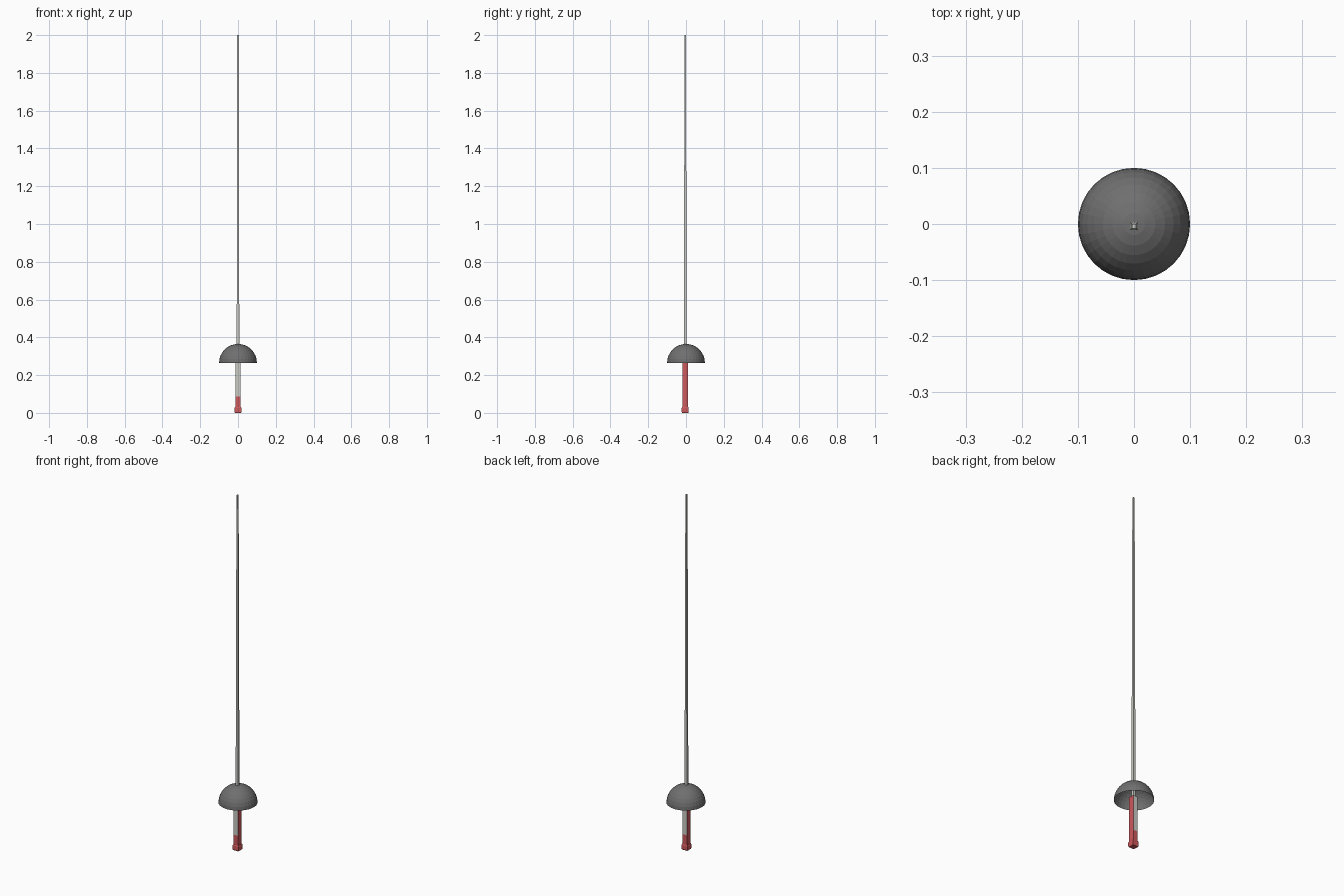
import bpy, bmesh, math

if "Cube" in bpy.data.objects:
    bpy.data.objects.remove(bpy.data.objects["Cube"])


def material(name, rgb):
    m = bpy.data.materials.new(name)
    m.diffuse_color = (*rgb, 1)
    m.use_nodes = True
    m.node_tree.nodes["Principled BSDF"].inputs["Base Color"].default_value = m.diffuse_color
    return m


STEEL = material("light steel", (0.60, 0.60, 0.56))
DARK = material("dark grey", (0.16, 0.16, 0.16))
RED = material("red", (0.62, 0.10, 0.11))
YC = -0.004  # the blade and grip sit slightly forward of the guard centre


def new_object(name, bm, mats):
    bmesh.ops.recalc_face_normals(bm, faces=bm.faces)
    mesh = bpy.data.meshes.new(name)
    bm.to_mesh(mesh)
    bm.free()
    for m in mats:
        mesh.materials.append(m)
    ob = bpy.data.objects.new(name, mesh)
    bpy.context.collection.objects.link(ob)
    return ob


def square_loft(name, sections, mats, rule=None):
    """Stack of rectangles (z, half x, half y) skinned into a closed bar."""
    bm = bmesh.new()
    rings = [[bm.verts.new((sx * hx, YC + sy * hy, z))
              for sx, sy in ((-1, -1), (1, -1), (1, 1), (-1, 1))]
             for z, hx, hy in sections]
    for a, b in zip(rings, rings[1:]):
        for i in range(4):
            j = (i + 1) % 4
            bm.faces.new((a[i], a[j], b[j], b[i]))
    bm.faces.new(rings[0][::-1])
    bm.faces.new(rings[-1])
    bm.normal_update()
    if rule:
        for f in bm.faces:
            f.material_index = rule(f)
    return new_object(name, bm, mats)


# Blade: thin tapering square bar
square_loft("blade", [(0.26, 0.0072, 0.0072), (2.0, 0.004, 0.004)], [STEEL])

# Grip: red sides, steel strips on the front and back above the lower band
square_loft("grip", [(0.03, 0.0145, 0.0155), (0.087, 0.0145, 0.0155),
                     (0.285, 0.0145, 0.0155)], [RED, STEEL],
            lambda f: int(abs(f.normal.y) > 0.5
                          and f.calc_center_median().z > 0.087))

# Pommel: slightly wider block with a softened top and bottom
square_loft("pommel", [(0.0, 0.016, 0.016), (0.006, 0.0185, 0.0185),
                       (0.026, 0.0185, 0.0185), (0.032, 0.016, 0.016)], [RED])

# Guard: hollow half-sphere bowl, open below
bm = bmesh.new()
bmesh.ops.create_uvsphere(bm, u_segments=32, v_segments=16, radius=0.1)
bmesh.ops.delete(bm, geom=[v for v in bm.verts if v.co.z < -0.001],
                 context='VERTS')
bmesh.ops.translate(bm, verts=bm.verts, vec=(0, 0, 0.265))
guard = new_object("guard", bm, [DARK])
for f in guard.data.polygons:  # the normals should face outwards
    c = f.center
    if f.normal.dot((c[0], c[1], c[2] - 0.265)) < 0:
        f.flip()
